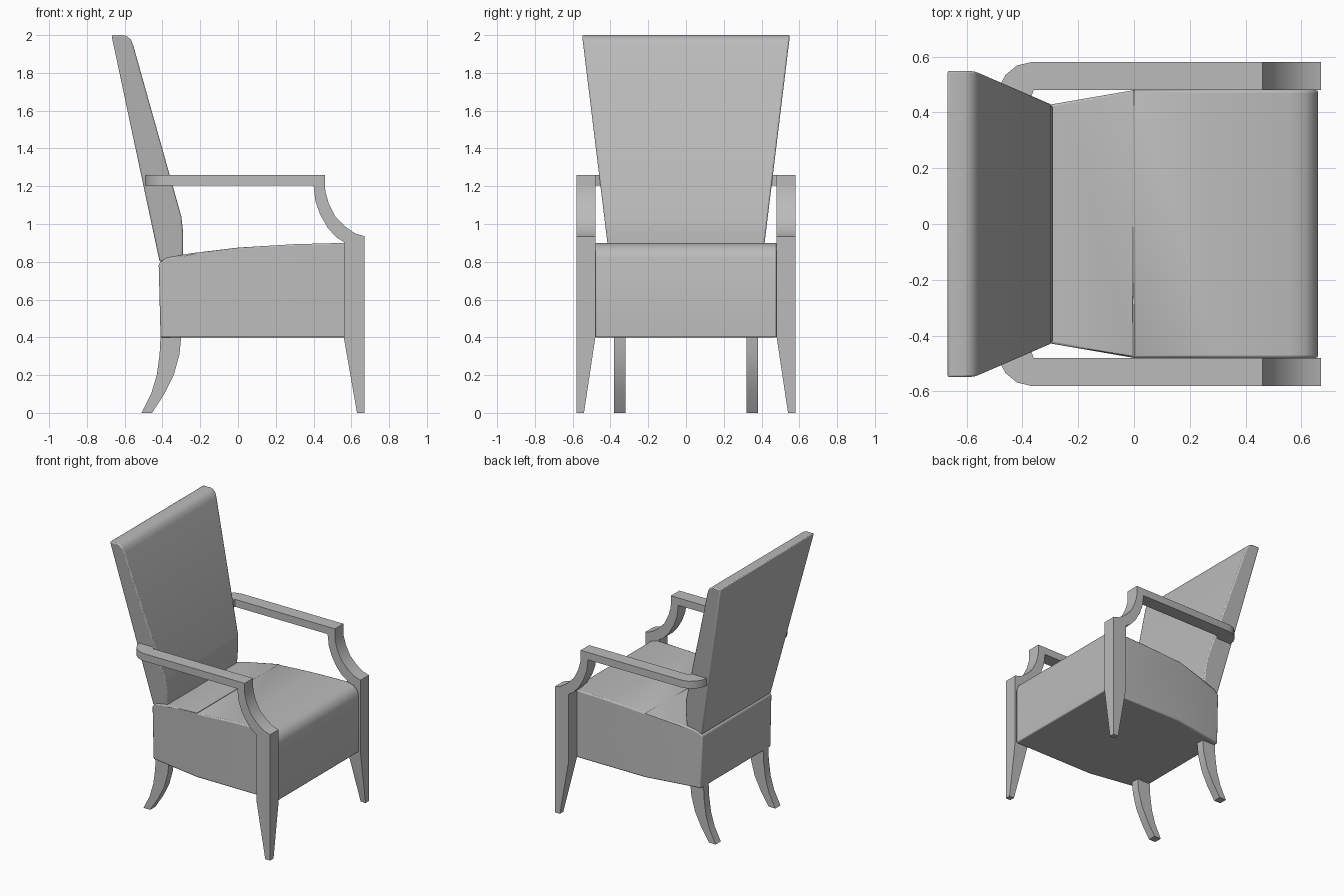
import bpy, bmesh
from mathutils import Vector

cube = bpy.data.objects.get("Cube")
if cube:
    bpy.data.objects.remove(cube, do_unlink=True)

grey = bpy.data.materials.new("plain grey")
grey.use_nodes = True
colour = (0.5, 0.5, 0.5, 1)
grey.diffuse_color = colour
grey.node_tree.nodes["Principled BSDF"].inputs["Base Color"].default_value = colour


def extrusion(name, profile, depth, place, cuts=(), shape=None, bevel=0):
    """Extrude a profile; place(a, b, d) puts it in space, cuts are (point, normal) planes."""
    bm = bmesh.new()
    face = bm.faces.new([bm.verts.new(place(a, b, depth[0])) for a, b in profile])
    move = Vector(place(0, 0, depth[1])) - Vector(place(0, 0, depth[0]))
    out = bmesh.ops.extrude_face_region(bm, geom=[face], use_keep_orig=True)
    for v in out["geom"]:
        if isinstance(v, bmesh.types.BMVert):
            v.co += move
    for point, normal in cuts:
        bmesh.ops.bisect_plane(bm, geom=bm.verts[:] + bm.edges[:] + bm.faces[:],
                               plane_co=point, plane_no=normal)
    if shape:
        for v in bm.verts:
            v.co = shape(v.co.copy())
    bmesh.ops.recalc_face_normals(bm, faces=bm.faces)
    mesh = bpy.data.meshes.new(name)
    bm.to_mesh(mesh)
    bm.free()
    mesh.materials.append(grey)
    ob = bpy.data.objects.new(name, mesh)
    bpy.context.collection.objects.link(ob)
    if bevel:
        mod = ob.modifiers.new("soft edges", "BEVEL")
        mod.width, mod.segments, mod.limit_method = bevel, 2, "ANGLE"
    bpy.ops.object.select_all(action="DESELECT")
    ob.select_set(True)
    bpy.context.view_layer.objects.active = ob
    bpy.ops.object.shade_smooth_by_angle(angle=0.6)
    return ob


def side(a, b, d):
    return (a, d, b)


# Upholstered seat: narrows toward the back
def narrow_rear(co):
    if co.x < 0:
        co.y *= 1 + co.x * 0.36
    return co


seat = [(-0.41, 0.4), (0.66, 0.4), (0.66, 0.82), (0.645, 0.86), (0.615, 0.885),
        (0.56, 0.9), (0.3, 0.893), (0, 0.875), (-0.25, 0.845), (-0.38, 0.82), (-0.42, 0.79)]
extrusion("seat", seat, (-0.48, 0.48), side, [((0, 0, 0), (1, 0, 0))], narrow_rear, 0.008)


# Leaning backrest: wider at the top
def widen_top(co):
    co.y *= 0.41 + (co.z - 0.85) * 0.122
    return co


backrest = [(-0.415, 0.8), (-0.29, 0.82), (-0.29, 0.95), (-0.30, 1.04), (-0.553, 1.94),
            (-0.566, 1.975), (-0.59, 1.995), (-0.61, 2), (-0.67, 2)]
extrusion("backrest", backrest, (-1, 1), side, [], widen_top, 0.008)

# Frame parts, repeated on both sides
front_leg = [(0.63, 0), (0.67, 0), (0.67, 0.935), (0.56, 0.905), (0.56, 0.4)]
arm_support = [(0.40, 1.205), (0.41, 1.12), (0.435, 1.05), (0.475, 0.98), (0.52, 0.93),
               (0.56, 0.905), (0.67, 0.935), (0.62, 0.95), (0.57, 0.985), (0.515, 1.04),
               (0.48, 1.11), (0.463, 1.17), (0.46, 1.205)]
armrest = [(0.46, 0.48), (0.46, 0.58), (-0.37, 0.58), (-0.42, 0.568), (-0.46, 0.535),
           (-0.485, 0.49), (-0.49, 0.45), (-0.37, 0.45), (-0.36, 0.48)]
rear_leg = [(-0.51, 0), (-0.455, 0), (-0.39, 0.1), (-0.34, 0.2), (-0.31, 0.31),
            (-0.30, 0.41), (-0.41, 0.41), (-0.415, 0.31), (-0.43, 0.2), (-0.46, 0.1)]

for label, s in (("near", -1), ("far", 1)):
    def taper_foot(co):
        if co.z < 0.4 and abs(co.y) < 0.5:
            co.y += s * 0.06 * (1 - co.z / 0.4)
        return co

    extrusion(label + "_front_leg", front_leg, (s * 0.48, s * 0.58), side,
              [((0, 0, 0.4), (0, 0, 1))], taper_foot)
    extrusion(label + "_arm_support", arm_support, (s * 0.48, s * 0.58), side)
    extrusion(label + "_armrest", armrest, (1.205, 1.26), lambda a, b, d: (a, s * b, d))
    extrusion(label + "_rear_leg", rear_leg, (s * 0.32, s * 0.38), side)
